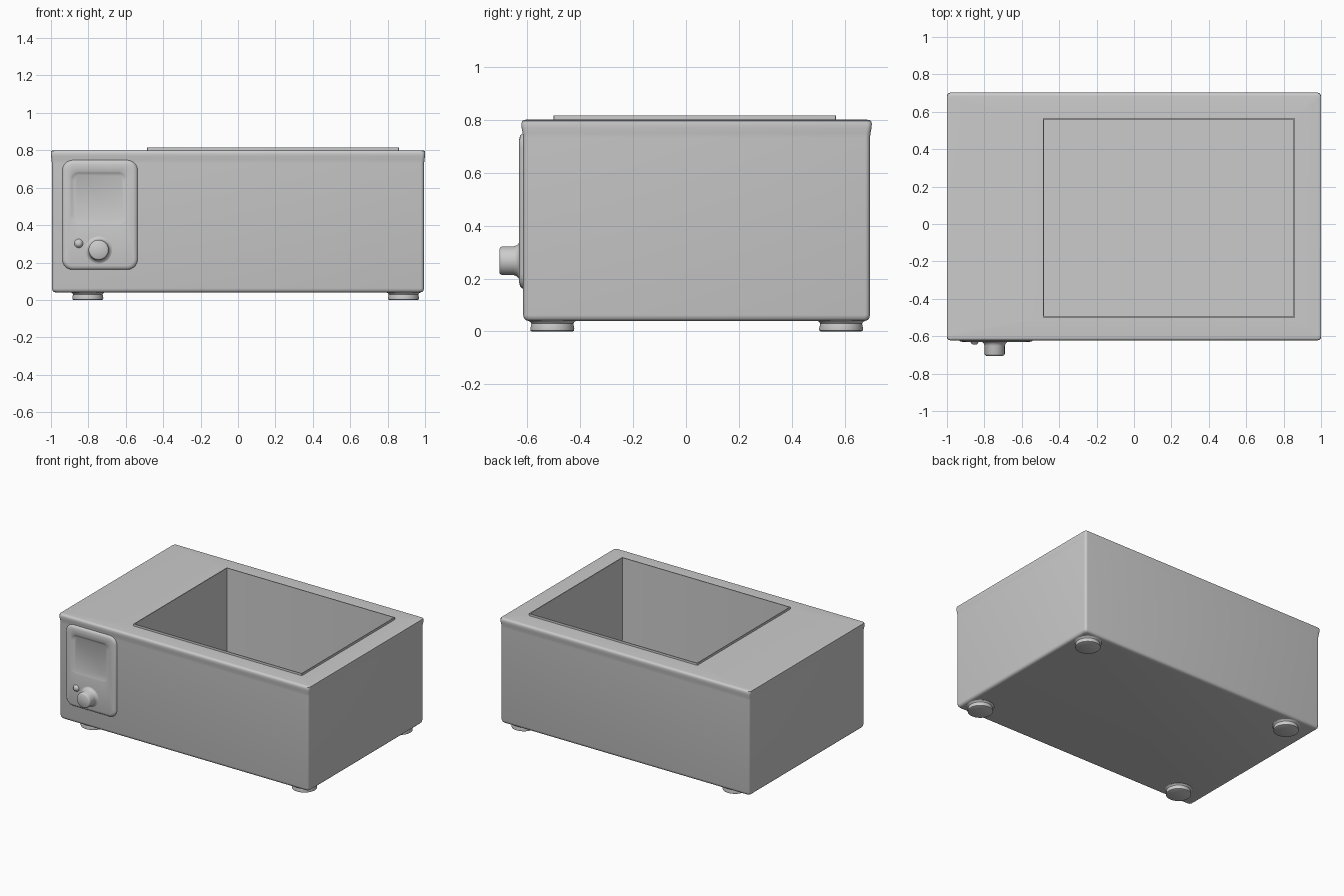
import bpy, bmesh
from math import sin, cos, pi, radians

if "Cube" in bpy.data.objects:
    bpy.data.objects.remove(bpy.data.objects["Cube"])


def rrect(cx, cy, hx, hy, r, seg=5):
    """Counter-clockwise rounded rectangle in 2D."""
    pts = []
    for k, (sx, sy) in enumerate([(1, 1), (-1, 1), (-1, -1), (1, -1)]):
        for i in range(seg + 1):
            a = (k + i / seg) * pi / 2
            pts.append((cx + sx * (hx - r) + r * cos(a), cy + sy * (hy - r) + r * sin(a)))
    return pts


def circle(cx, cy, r, n=40):
    return [(cx + r * cos(2 * pi * i / n), cy + r * sin(2 * pi * i / n)) for i in range(n)]


def up(pts, z):
    return [(x, y, z) for x, y in pts]


def front(pts, y):
    return [(x, y, z) for x, z in pts]


def loft(name, rings, cap_start=True, cap_end=True, angle=40):
    bm = bmesh.new()
    loops = [[bm.verts.new(p) for p in ring] for ring in rings]
    n = len(loops[0])
    for a, b in zip(loops, loops[1:]):
        for i in range(n):
            j = (i + 1) % n
            bm.faces.new((a[i], a[j], b[j], b[i]))
    if cap_start:
        bm.faces.new(loops[0][::-1])
    if cap_end:
        bm.faces.new(loops[-1])
    me = bpy.data.meshes.new(name)
    bm.to_mesh(me)
    bm.free()
    ob = bpy.data.objects.new(name, me)
    bpy.context.collection.objects.link(ob)
    bpy.ops.object.select_all(action='DESELECT')
    ob.select_set(True)
    bpy.context.view_layer.objects.active = ob
    bpy.ops.object.shade_smooth_by_angle(angle=radians(angle))
    return ob


# Housing: rounded box with a slight lip at the top, open where the tank sits
TX, TY, THX, THY = 0.187, 0.033, 0.673, 0.533
housing_profile = [(-0.022, 0.040), (-0.010, 0.043), (-0.004, 0.050), (-0.001, 0.062),
                   (-0.001, 0.730), (0.001, 0.750), (0.005, 0.770), (0.006, 0.785),
                   (0.003, 0.795), (-0.003, 0.799), (-0.012, 0.800)]
rings = [up(rrect(0, 0.04, 0.996 + min(d, 0.004), 0.656 + d, 0.018), z) for d, z in housing_profile]
rings.append(up(rrect(TX, TY, THX, THY, 0.003), 0.80))
loft("housing", rings, cap_end=False)

# Tank: thin raised rim, deep straight walls and a flat floor
tank_profile = [(0, 0.79), (0, 0.815), (-0.006, 0.815), (-0.006, 0.10)]
loft("tank", [up(rrect(TX, TY, THX + d, THY + d, 0.003 if d == 0 else 0.002), z)
              for d, z in tank_profile], cap_start=False)

# Control panel: raised pad with a sloping display recess
panel = [front(rrect(-0.738, 0.455, 0.195 + d, 0.287 + d, 0.05 + d), y)
         for d, y in [(0.008, -0.612), (0.004, -0.620), (-0.003, -0.627), (-0.015, -0.630)]]
panel.append(front(rrect(-0.745, 0.545, 0.152, 0.142, 0.04), -0.630))
for inset, k in [(0.008, 0.4), (0.02, 1.0)]:
    panel.append([(x, -0.630 + k * (0.003 + 0.010 * (z - 0.40) / 0.29), z)
                  for x, z in rrect(-0.745, 0.545, 0.152 - inset, 0.142 - inset, 0.04 - inset / 2)])
loft("control_panel", panel, cap_start=False)

# Knob and indicator button
knob = [(0.078, -0.628), (0.066, -0.632), (0.058, -0.640), (0.054, -0.652), (0.054, -0.694),
        (0.051, -0.701), (0.045, -0.705)]
loft("knob", [front(circle(-0.745, 0.267, r), y) for r, y in knob])
button = [(0.026, -0.628), (0.020, -0.633), (0.016, -0.641), (0.009, -0.645)]
loft("indicator_button", [front(circle(-0.852, 0.302, r, 24), y) for r, y in button])

# Feet: short discs blending into the base
foot = [(0.076, 0.0), (0.082, 0.003), (0.083, 0.010), (0.079, 0.030), (0.084, 0.037), (0.095, 0.042)]
for side, x in (("left", -0.803), ("right", 0.885)):
    for end, y in (("front", -0.505), ("back", 0.586)):
        loft(f"foot_{end}_{side}", [up(circle(x, y, r), z) for r, z in foot])
